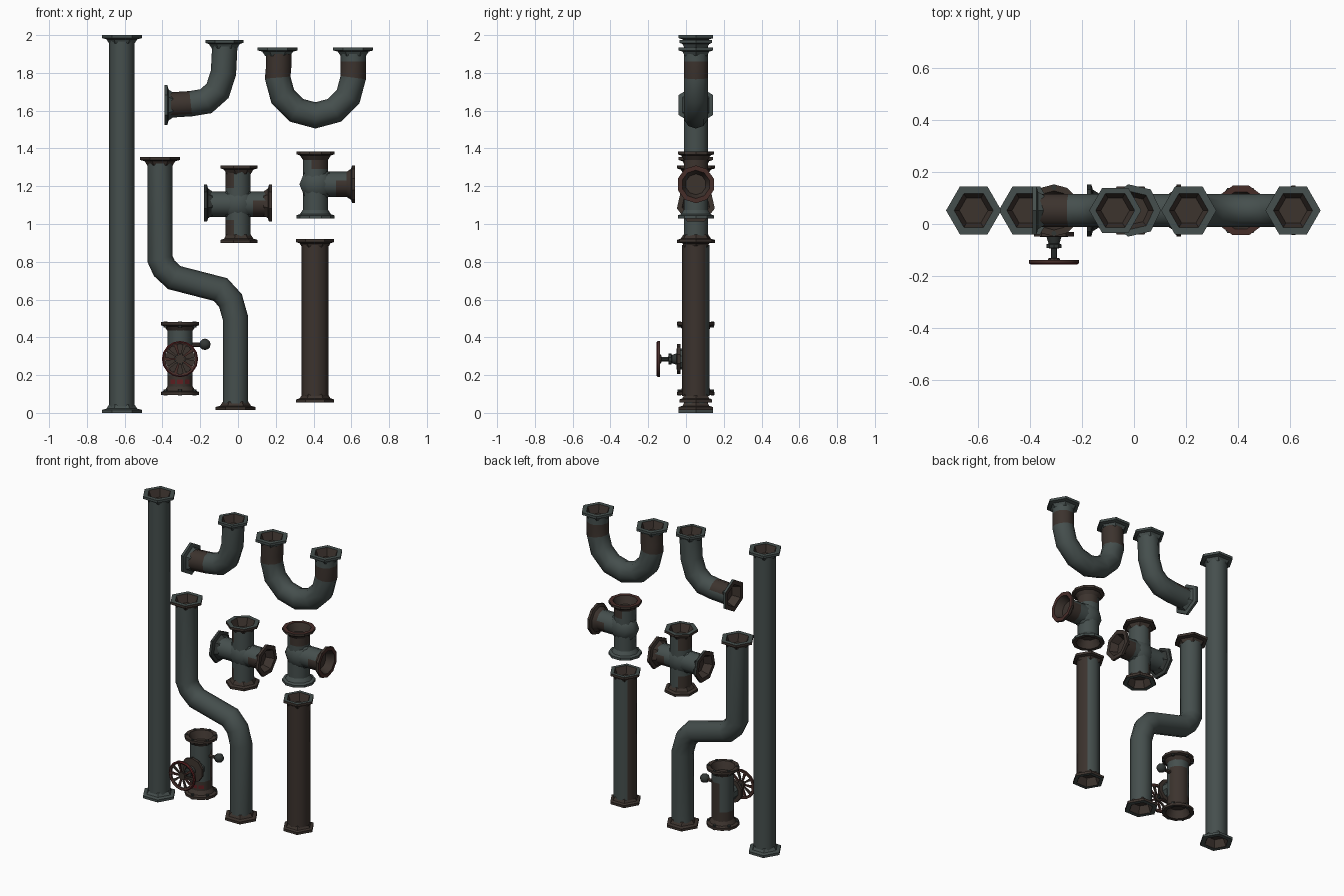
import bpy, bmesh, math
from mathutils import Vector

if "Cube" in bpy.data.objects:
    bpy.data.objects.remove(bpy.data.objects["Cube"])

def material(name, rgb):
    m = bpy.data.materials.new(name)
    m.diffuse_color = (*rgb, 1)
    m.use_nodes = True
    m.node_tree.nodes["Principled BSDF"].inputs["Base Color"].default_value = m.diffuse_color
    return m

MATS = [material("weathered grey green", (0.060, 0.078, 0.075)),
        material("rust brown", (0.045, 0.033, 0.027)),
        material("dark grey", (0.032, 0.038, 0.036)),
        material("dark red", (0.12, 0.014, 0.016)),
        material("red rust", (0.062, 0.026, 0.022))]
GREY, RUST, DARK, RED, REDRUST = range(5)
Y = 0.052          # depth of every pipe axis
R = 0.067          # pipe radius

def finish(bm, name, angle=50):
    bmesh.ops.recalc_face_normals(bm, faces=bm.faces[:])
    me = bpy.data.meshes.new(name)
    bm.to_mesh(me)
    bm.free()
    for m in MATS:
        me.materials.append(m)
    ob = bpy.data.objects.new(name, me)
    bpy.context.collection.objects.link(ob)
    bpy.ops.object.select_all(action='DESELECT')
    ob.select_set(True)
    bpy.context.view_layer.objects.active = ob
    bpy.ops.object.shade_smooth_by_angle(angle=math.radians(angle))
    return ob

def pipe(name, pts, r=R, sides=10, rule=lambda c, n: GREY):
    """Mitred tube along a path of (x, z) points."""
    pts = [Vector((x, Y, z)) for x, z in pts]
    side = Vector((0, 1, 0))
    bm = bmesh.new()
    rings = []
    for i, p in enumerate(pts):
        d0 = (p - pts[i - 1]).normalized() if i else (pts[1] - p).normalized()
        d1 = (pts[i + 1] - p).normalized() if i < len(pts) - 1 else d0
        n = side.cross((d0 + d1).normalized())
        k = 1 / math.cos(d0.angle(d1) / 2)
        rings.append([bm.verts.new(p + r * (k * math.cos(a) * n + math.sin(a) * side))
                      for a in (2 * math.pi * j / sides for j in range(sides))])
    for a, b in zip(rings, rings[1:]):
        for j in range(sides):
            bm.faces.new((a[j], a[(j + 1) % sides], b[(j + 1) % sides], b[j]))
    bmesh.ops.recalc_face_normals(bm, faces=bm.faces[:])
    for f in bm.faces:
        f.normal_update()
        f.material_index = rule(f.calc_center_median(), f.normal)
    return finish(bm, name)

def lathe(name, profile, origin, axis, sides, mats, angle=35):
    """Spin (radius, offset) pairs about an axis; mats gives a material per band."""
    axis, o = Vector(axis).normalized(), Vector(origin)
    u = Vector((0, 0, 1)) if abs(axis.z) < 0.5 else Vector((1, 0, 0))
    u = (u - axis * u.dot(axis)).normalized()
    v = axis.cross(u)
    bm = bmesh.new()
    rings = []
    for r, d in profile:
        if r == 0:
            rings.append([bm.verts.new(o + axis * d)] * sides)
        else:
            rings.append([bm.verts.new(o + axis * d + r * (math.cos(a) * u + math.sin(a) * v))
                          for a in (2 * math.pi * j / sides for j in range(sides))])
    for i, (a, b) in enumerate(zip(rings, rings[1:])):
        for j in range(sides):
            k = (j + 1) % sides
            vs = list(dict.fromkeys((a[j], a[k], b[k], b[j])))
            if len(vs) > 2:
                bm.faces.new(vs).material_index = mats[i] if isinstance(mats, list) else mats
    return finish(bm, name, angle)

def flange(name, x, z, axis, sides=6, rim=GREY, lip=GREY, r=0.106):
    """Flared end ring with an open, rusty bore."""
    prof = [(R, -0.045), (0.082, -0.022), (r, -0.016), (r, 0), (0.075, 0), (0.055, -0.05), (0, -0.05)]
    lathe(name, prof, (x, Y, z), (axis[0], 0, axis[1]), sides, [rim, rim, rim, lip, RUST, RUST])

UP, DOWN, LEFT, RIGHT = (0, 1), (0, -1), (-1, 0), (1, 0)

# Long straight pipe
pipe("long_pipe", [(-0.615, 0.03), (-0.615, 1.97)])
flange("long_pipe_top_flange", -0.615, 2.0, UP)
flange("long_pipe_bottom_flange", -0.615, 0.0, DOWN)

# Offset pipe with two bends
pipe("offset_pipe", [(-0.413, 1.32), (-0.413, 0.815), (-0.39, 0.765), (-0.337, 0.716), (-0.093, 0.653),
                     (-0.04, 0.595), (-0.013, 0.5), (-0.013, 0.05)])
flange("offset_pipe_top_flange", -0.413, 1.355, UP, rim=RUST)
flange("offset_pipe_bottom_flange", -0.013, 0.015, DOWN, rim=RUST)

# Elbow
pipe("elbow_pipe", [(-0.36, 1.63), (-0.25, 1.637), (-0.17, 1.65), (-0.108, 1.705), (-0.077, 1.80), (-0.07, 1.94)],
     rule=lambda c, n: RUST if c.x < -0.25 and (n.z > 0.5 or n.y < -0.8) else GREY)
flange("elbow_left_flange", -0.39, 1.63, LEFT, lip=RUST)
flange("elbow_top_flange", -0.072, 1.975, UP, r=0.1)

# U bend, with rusty collars on both legs
arc = [(0.41 - 0.2 * math.cos(math.pi * i / 6), 1.775 - 0.2 * math.sin(math.pi * i / 6)) for i in range(7)]
pipe("u_bend", [(0.215, 1.90), (0.215, 1.83)] + arc + [(0.61, 1.86), (0.61, 1.90)],
     rule=lambda c, n: RUST if c.z > 1.80 and (c.x < 0.4 or c.z < 1.86) else GREY)
flange("u_bend_left_flange", 0.21, 1.935, UP)
flange("u_bend_right_flange", 0.61, 1.935, UP)

# Four-way cross
def patch(c, n):
    return RUST if n.y < -0.3 and n.x + n.z > 0.1 else GREY

pipe("cross_vertical", [(0, 0.93), (0, 1.02), (0, 1.19), (0, 1.28)],
     rule=lambda c, n: RUST if abs(c.z - 1.105) > 0.1 and n.x < -0.3 else GREY)
pipe("cross_horizontal", [(-0.15, 1.105), (-0.08, 1.105), (0.08, 1.105), (0.15, 1.105)],
     rule=lambda c, n: RUST if c.x > 0.08 and n.z < 0.3 else GREY)
for nm, x, z, ax, rim, lip in (("top", 0, 1.31, UP, RUST, GREY), ("bottom", 0, 0.90, DOWN, RUST, GREY),
                               ("left", -0.18, 1.105, LEFT, DARK, RUST), ("right", 0.18, 1.105, RIGHT, RUST, RUST)):
    flange(f"cross_{nm}_flange", x, z, ax, 7, rim, lip, 0.103)

# Tee
pipe("tee_vertical", [(0.41, 1.06), (0.41, 1.13), (0.41, 1.29), (0.41, 1.35)],
     rule=lambda c, n: RUST if c.z > 1.29 and n.x > -0.4 else GREY)
pipe("tee_branch", [(0.41, 1.21), (0.52, 1.21), (0.59, 1.21)],
     rule=lambda c, n: RUST if c.x > 0.52 and n.z < 0.2 else GREY)
flange("tee_top_flange", 0.41, 1.385, UP, 10, RUST, REDRUST, 0.1)
flange("tee_bottom_flange", 0.41, 1.03, DOWN, 10, GREY, RUST, 0.1)
flange("tee_branch_flange", 0.62, 1.21, RIGHT, 10, RUST, REDRUST, 0.1)

# Swollen joints of cross and tee
for nm, x, z in (("cross", 0, 1.105), ("tee", 0.417, 1.21)):
    prof = [(0, -0.075), (0.055, -0.062), (0.092, -0.025), (0.092, 0.025), (0.055, 0.062), (0, 0.075)]
    lathe(f"{nm}_joint", prof, (x, Y, z), (0, 1, 0), 8, GREY, 60)

# Rusty straight pipe, grey at the back
pipe("rusty_pipe", [(0.408, 0.09), (0.408, 0.89)], r=0.072, sides=8,
     rule=lambda c, n: GREY if n.y > 0.5 else RUST)
flange("rusty_pipe_top_flange", 0.408, 0.92, UP, 6, RUST, r=0.1)
flange("rusty_pipe_bottom_flange", 0.408, 0.055, DOWN, 6, RUST, r=0.1)

# Valve body
VX, VZ = -0.307, 0.285
pipe("valve_body", [(VX, 0.12), (VX, 0.2), (VX, 0.3), (VX, 0.39), (VX, 0.45)],
     rule=lambda c, n: RUST if c.z < 0.2 or (c.z < 0.39 and n.x + n.y > 0.9) else GREY)
for nm, z, ax in (("top", 0.48, UP), ("bottom", 0.095, DOWN)):
    flange(f"valve_{nm}_flange", VX, z, ax, 12, RUST, RUST, 0.1)
    for i in range(6):   # flange bolts
        a = math.pi * (i + 0.5) / 3
        lathe(f"valve_{nm}_bolt_{i}", [(0, -0.028), (0.01, -0.028), (0.01, 0.004), (0, 0.004)],
              (VX + 0.088 * math.cos(a), Y + 0.088 * math.sin(a), z), (0, 0, ax[1]), 6, DARK)

# Painted mark on the front of the valve body
for i in range(3):
    a = math.radians(-90 + (i - 1) * 36)
    bm = bmesh.new()
    c = Vector((VX + 0.0655 * math.cos(a), Y + 0.0655 * math.sin(a), 0.165))
    t = Vector((-math.sin(a), math.cos(a), 0)) * 0.016
    h = Vector((0, 0, 0.011))
    bm.faces.new([bm.verts.new(c + s * t + k * h) for s, k in ((-1, -1), (1, -1), (1, 1), (-1, 1))]).material_index = RED
    finish(bm, f"valve_red_mark_{i}")

# Bonnet, stem and hub, pointing forward
prof = [(0.055, -0.05), (0.055, 0.03), (0.08, 0.03), (0.08, 0.048), (0.03, 0.05), (0.022, 0.075),
        (0.03, 0.078), (0.03, 0.092), (0.012, 0.094), (0.012, 0.13), (0.024, 0.132), (0.024, 0.152), (0, 0.152)]
lathe("valve_bonnet", prof, (VX, 0, VZ), (0, -1, 0), 10, [GREY, RUST, RUST, RUST] + [DARK] * 5 + [RUST] * 3)

# Hand wheel: rim and spokes
ring = [(0.096, 0.138), (0.096, 0.15), (0.09, 0.155), (0.08, 0.15), (0.08, 0.138), (0.096, 0.138)]
lathe("wheel_rim", ring, (VX, 0, VZ), (0, -1, 0), 16, [REDRUST, RED, REDRUST, RUST, REDRUST])
for i in range(10):
    a = 2 * math.pi * i / 10
    d = Vector((math.cos(a), 0, math.sin(a)))
    t = Vector((-math.sin(a), 0, math.cos(a)))
    bm = bmesh.new()
    vs = [bm.verts.new(Vector((VX, y, VZ)) + d * r + t * w * s)
          for y in (-0.149, -0.140) for r, w, s in ((0.018, 0.004, -1), (0.085, 0.009, -1), (0.085, 0.009, 1), (0.018, 0.004, 1))]
    for q in ((0, 1, 2, 3), (4, 5, 6, 7), (0, 1, 5, 4), (1, 2, 6, 5), (2, 3, 7, 6), (3, 0, 4, 7)):
        bm.faces.new([vs[k] for k in q]).material_index = REDRUST if i % 2 else RUST
    finish(bm, f"wheel_spoke_{i}")

# Side knob on a short rod
lathe("side_rod", [(0.012, 0), (0.012, 0.12)], (VX, Y, 0.36), (1, 0, 0), 6, RUST)
ball = [(0.03 * math.sin(math.pi * i / 6) if 0 < i < 6 else 0, -0.03 * math.cos(math.pi * i / 6)) for i in range(7)]
lathe("side_knob", ball, (-0.175, Y, 0.363), (1, 0, 0), 8, DARK, 60)
